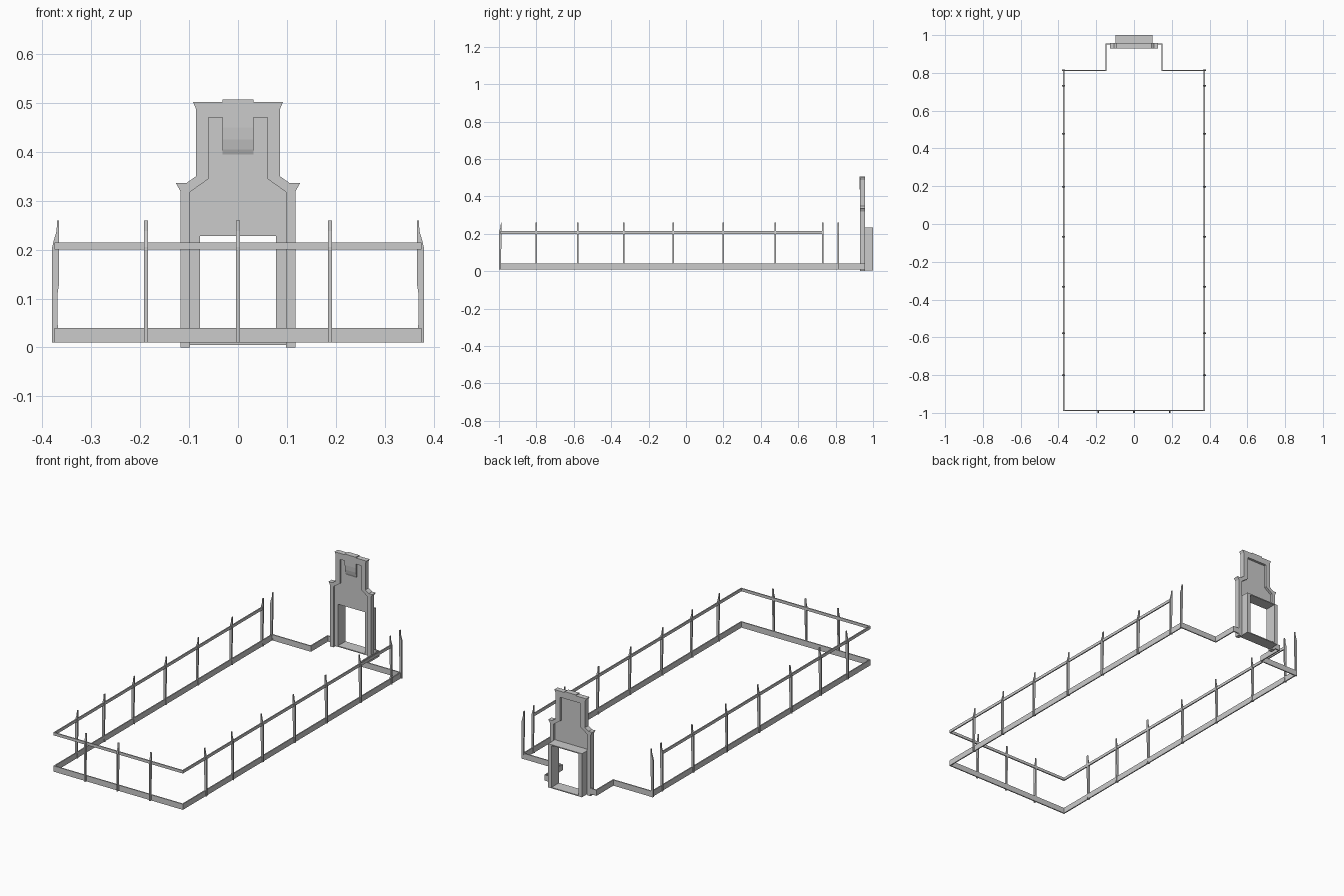
import bpy, bmesh
from mathutils import Vector, Matrix

cube = bpy.data.objects.get("Cube")
if cube:
    bpy.data.objects.remove(cube, do_unlink=True)

grey = bpy.data.materials.new("plaster_grey")
grey.use_nodes = True
grey.diffuse_color = (0.6, 0.6, 0.6, 1)
grey.node_tree.nodes["Principled BSDF"].inputs["Base Color"].default_value = (0.6, 0.6, 0.6, 1)


def finish(name, bm):
    bmesh.ops.recalc_face_normals(bm, faces=bm.faces)
    mesh = bpy.data.meshes.new(name)
    bm.to_mesh(mesh)
    bm.free()
    mesh.materials.append(grey)
    ob = bpy.data.objects.new(name, mesh)
    bpy.context.collection.objects.link(ob)
    return ob


def prism(name, points, depth):
    """Extrude a closed 3D outline along a vector."""
    bm = bmesh.new()
    face = bm.faces.new([bm.verts.new(p) for p in points])
    out = bmesh.ops.extrude_face_region(bm, geom=[face])
    verts = [v for v in out["geom"] if isinstance(v, bmesh.types.BMVert)]
    bmesh.ops.translate(bm, verts=verts, vec=depth)
    return finish(name, bm)


def slab(name, outline, y0, y1):
    """Upright plate from an x-z outline."""
    return prism(name, [(x, y0, z) for x, z in outline], (0, y1 - y0, 0))


def box(name, x0, x1, y0, y1, z0, z1):
    return slab(name, [(x0, z0), (x1, z0), (x1, z1), (x0, z1)], y0, y1)


def trim(name, path, thick, z0, z1):
    """Mitred strip along a floor plan path."""
    pts = [Vector(p) for p in path]
    bm = bmesh.new()
    rings = []
    for i, p in enumerate(pts):
        dirs = []
        if i > 0:
            dirs.append((p - pts[i - 1]).normalized())
        if i < len(pts) - 1:
            dirs.append((pts[i + 1] - p).normalized())
        normals = [Vector((d.y, -d.x)) for d in dirs]
        off = sum(normals, Vector((0, 0))) * thick / 2   # right-angle mitre
        if len(normals) == 2:
            off *= 1 / max(0.5, (1 + normals[0].dot(normals[1])) / 1)
        a, b = p - off, p + off
        rings.append([bm.verts.new((q.x, q.y, z)) for q, z in ((a, z0), (b, z0), (b, z1), (a, z1))])
    for r, s in zip(rings, rings[1:]):
        for k in range(4):
            bm.faces.new((r[k], r[(k + 1) % 4], s[(k + 1) % 4], s[k]))
    bm.faces.new(rings[0])
    bm.faces.new(rings[-1])
    return finish(name, bm)


def mirrored(half):
    """Complete a left half outline with its mirror image."""
    return half + [(-x, z) for x, z in reversed(half)]


# Skirting around the room and alcove, rail along three sides
W, FRONT, BACK = 0.372, -0.988, 0.813
skirt = [(0.11, 0.953), (0.148, 0.953), (0.148, BACK), (W, BACK), (W, FRONT)]
trim("skirting", mirrored(skirt), 0.006, 0.01, 0.04)
trim("chair_rail", mirrored([(W, 0.732), (W, FRONT)]), 0.006, 0.2, 0.215)

# Posts: outward offset and height, swept across their narrow width
POST = [(-0.007, 0.01), (0.008, 0.01), (0.008, 0.205), (0.005, 0.218), (-0.001, 0.238),
        (-0.002, 0.26), (-0.006, 0.26), (-0.006, 0.13), (-0.003, 0.11), (-0.003, 0.05)]
HALF = 0.004


def post(name, place, outward):
    out = Vector(outward)
    side = Vector((-out.y, out.x, 0))
    base = Vector(place) - side * HALF
    return prism(name, [base + out * d + Vector((0, 0, z)) for d, z in POST], side * HALF * 2)


for i, y in enumerate((-0.8, -0.578, -0.333, -0.068, 0.198, 0.477, 0.732, 0.813)):
    for label, s in (("left", 1), ("right", -1)):
        post(f"{label}_post_{i + 1}", (s * W, y, 0), (s, 0, 0))
for i, x in enumerate((-0.188, 0, 0.188)):
    post(f"front_post_{i + 1}", (x, -0.992, 0), (0, -1, 0))

# Portal surround: stepped outline with flared cornices
outer = [(0.118, 0), (0.118, 0.32), (0.127, 0.336), (0.106, 0.336), (0.086, 0.35),
         (0.086, 0.488), (0.092, 0.502)]
inner = [(0.098, 0), (0.098, 0.318), (0.06, 0.345), (0.06, 0.47)]
surround = mirrored(outer) + [(-x, z) for x, z in inner] + list(reversed(inner))
slab("portal_surround", surround, 0.93, 0.957)

# Recessed panel above the doorway
panel = [(0.099, 0.23), (0.099, 0.319), (0.061, 0.346), (0.061, 0.471)]
slab("portal_panel", mirrored(panel), 0.938, 0.944)

# Keystone curving back into the panel
key = [(0.94, 0.507), (0.928, 0.507), (0.928, 0.45), (0.93, 0.425), (0.934, 0.405), (0.94, 0.39)]
prism("keystone", [(-0.032, y, z) for y, z in key], (0.064, 0, 0))
box("keystone_cap", -0.032, 0.032, 0.94, 0.957, 0.5, 0.507)

# Deep door frame behind the portal
for label, s in (("left", 1), ("right", -1)):
    box(f"{label}_door_jamb", *sorted((s * 0.078, s * 0.098)), 0.938, 1.0, 0.005, 0.23)
box("door_lintel", -0.098, 0.098, 0.938, 1.0, 0.228, 0.233)
box("door_threshold", -0.078, 0.078, 0.938, 1.0, 0.005, 0.01)
